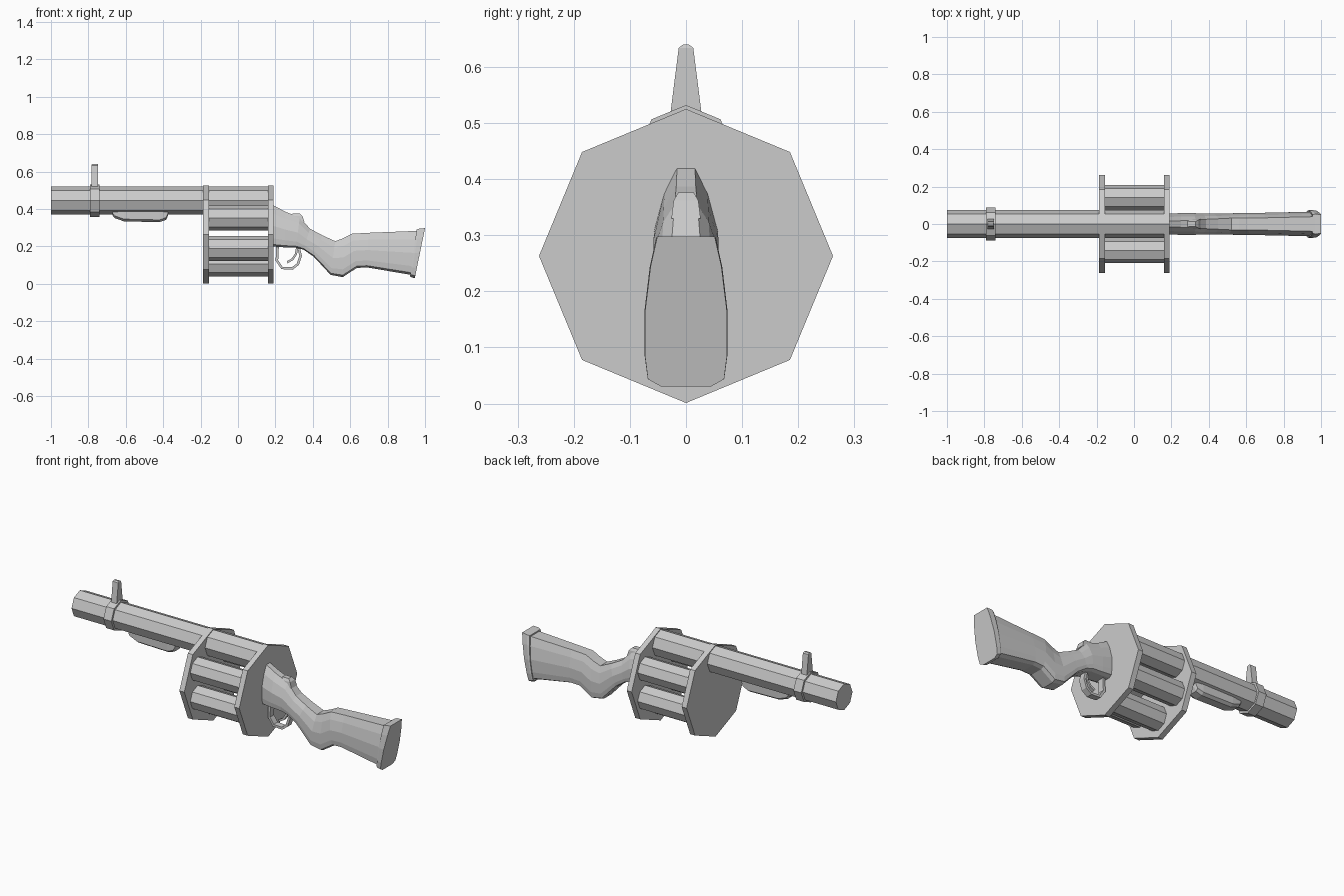
import bpy, bmesh
from math import sin, cos, pi
from mathutils import Vector

if "Cube" in bpy.data.objects:
    bpy.data.objects.remove(bpy.data.objects["Cube"])


def loft(name, rings, closed=False):
    """Skin equal-length rings of points with quads; cap the ends unless closed."""
    bm = bmesh.new()
    vs = [[bm.verts.new(p) for p in r] for r in rings]
    pairs = list(zip(vs, vs[1:])) + ([(vs[-1], vs[0])] if closed else [])
    for a, b in pairs:
        for i in range(len(a)):
            j = (i + 1) % len(a)
            bm.faces.new((a[i], a[j], b[j], b[i]))
    if not closed:
        bm.faces.new(vs[0])
        bm.faces.new(vs[-1])
    bmesh.ops.recalc_face_normals(bm, faces=bm.faces)
    me = bpy.data.meshes.new(name)
    bm.to_mesh(me)
    bm.free()
    ob = bpy.data.objects.new(name, me)
    bpy.context.collection.objects.link(ob)
    return ob


def octagon(x, y, z, r):
    return [(x, y + r * sin(k * pi / 4), z + r * cos(k * pi / 4)) for k in range(8)]


def tube(name, x0, x1, y, z, r):
    return loft(name, [octagon(x0, y, z, r), octagon(x1, y, z, r)])


def box_ring(x0, x1, w, z):
    return [(x0, -w, z), (x1, -w, z), (x1, w, z), (x0, w, z)]


def ribbon(name, path, t, w):
    """Rectangular strip following an xz path."""
    pts = [Vector(p) for p in path]
    rings = []
    for i, p in enumerate(pts):
        d = (pts[min(i + 1, len(pts) - 1)] - pts[max(i - 1, 0)]).normalized()
        n = Vector((-d.y, d.x)) * t
        a, b = p + n, p - n
        rings.append([(a.x, -w, a.y), (a.x, w, a.y), (b.x, w, b.y), (b.x, -w, b.y)])
    return loft(name, rings)


def section(xt, zt, xb, zb, w, top):
    """Rounded stock cross-section between a top and a bottom point."""
    half = [(0.6, 0), (0.93, 0.05), (1, 0.2), (1, 0.5), (0.55 + 0.45 * top, 0.8), (top, 1)]
    side = [(f * w, t) for f, t in half]
    return [(xb + (xt - xb) * t, y, zb + (zt - zb) * t)
            for y, t in side + [(-y, t) for y, t in reversed(side)]]


# barrel, running on through the drum as the top chamber
BZ = 0.445
tube("barrel", -1.0, 0.17, 0, BZ, 0.075)

# front sight band and tapered post
tube("sight_band", -0.79, -0.74, 0, BZ, 0.087)
loft("sight_post", [box_ring(-0.783, -0.748, 0.028, 0.515),
                    box_ring(-0.783, -0.748, 0.013, 0.634),
                    box_ring(-0.781, -0.75, 0.005, 0.64)])

# grip block under the barrel
grip = [(-0.67, 0.365, 0.034), (-0.66, 0.352, 0.036), (-0.61, 0.334, 0.04),
        (-0.42, 0.33, 0.04), (-0.385, 0.342, 0.036), (-0.374, 0.365, 0.034)]
loft("under_grip", [[(x, -w, 0.40), (x, -w, z + 0.012), (x, -w * 0.6, z),
                     (x, w * 0.6, z), (x, w, z + 0.012), (x, w, 0.40)]
                    for x, z, w in grip])

# drum plates and chambers
for name, x0 in (("drum_plate_front", -0.187), ("drum_plate_rear", 0.16)):
    tube(name, x0, x0 + 0.031, 0, 0.263, 0.262)
for k in range(1, 6):
    a = k * pi / 3
    tube(f"chamber_{k}", -0.17, 0.17, 0.163 * sin(a), 0.27 + 0.163 * cos(a), 0.067)

# receiver flowing into the wrist and shoulder stock
stock = [(0.18, 0.425, 0.18, 0.20, 0.056, 0.28),
         (0.25, 0.387, 0.25, 0.195, 0.058, 0.30),
         (0.33, 0.355, 0.31, 0.193, 0.058, 0.35),
         (0.385, 0.295, 0.35, 0.183, 0.056, 0.45),
         (0.45, 0.26, 0.405, 0.145, 0.056, 0.5),
         (0.52, 0.228, 0.495, 0.048, 0.057, 0.55),
         (0.565, 0.245, 0.56, 0.036, 0.058, 0.55),
         (0.61, 0.268, 0.635, 0.085, 0.059, 0.55),
         (0.70, 0.273, 0.69, 0.088, 0.06, 0.55),
         (0.955, 0.283, 0.925, 0.048, 0.065, 0.6)]
loft("stock", [section(*s) for s in stock])
loft("butt_plate", [section(0.955, 0.29, 0.92, 0.04, 0.07, 0.7),
                    section(0.968, 0.295, 0.925, 0.036, 0.074, 0.72),
                    section(1.0, 0.298, 0.945, 0.03, 0.073, 0.7)])

# hammer lump on top of the receiver
loft("hammer", [box_ring(0.25, 0.355, 0.026, 0.33),
                box_ring(0.265, 0.345, 0.022, 0.362),
                box_ring(0.295, 0.33, 0.014, 0.376)])

# trigger guard and trigger
ribbon("trigger_guard", [(0.212, 0.21), (0.208, 0.125), (0.235, 0.085), (0.29, 0.082),
                         (0.32, 0.105), (0.335, 0.15), (0.322, 0.2)], 0.007, 0.018)
ribbon("trigger", [(0.318, 0.205), (0.31, 0.16), (0.292, 0.132), (0.263, 0.115)], 0.006, 0.009)
